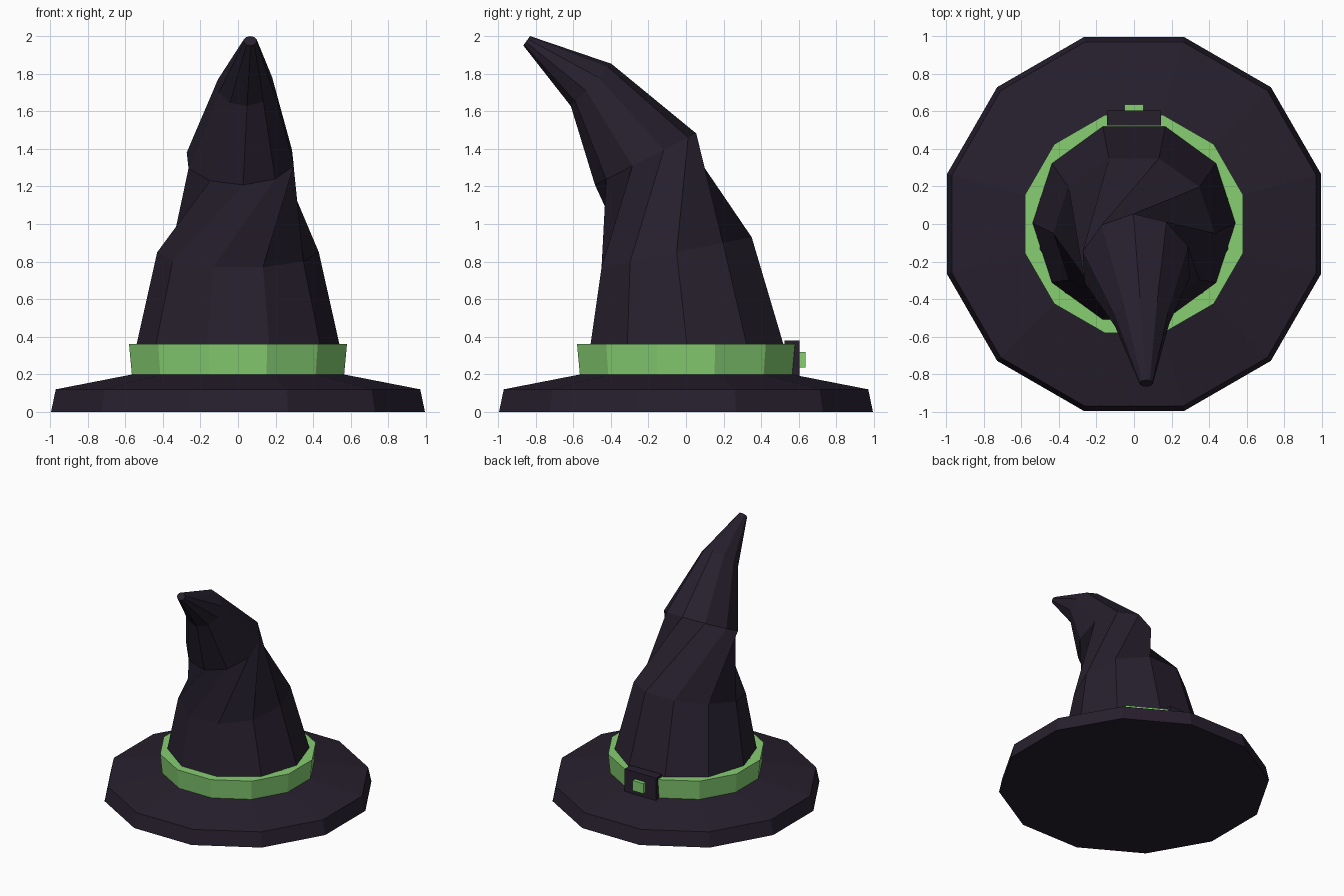
import bpy, bmesh
from math import sin, cos, radians

if "Cube" in bpy.data.objects:
    bpy.data.objects.remove(bpy.data.objects["Cube"])


def material(name, rgb):
    m = bpy.data.materials.new(name)
    m.diffuse_color = (*rgb, 1)
    m.use_nodes = True
    m.node_tree.nodes["Principled BSDF"].inputs["Base Color"].default_value = m.diffuse_color
    return m


CLOTH = material("dark_cloth", (0.020, 0.014, 0.027))
GREEN = material("green_band", (0.24, 0.62, 0.17))


def ring(n, centre, rx, v, phase):
    """Ring of n points: half width rx along x, half vector v = (y, z) across."""
    pts = []
    for i in range(n):
        a = radians(phase) + i * radians(360) / n
        pts.append((centre[0] + rx * cos(a),
                    centre[1] + v[0] * sin(a),
                    centre[2] + v[1] * sin(a)))
    return pts


def loft(name, rings, mat, bottom=False, top=False):
    """Skin the rings with quads, closing the ends asked for."""
    bm = bmesh.new()
    loops = [[bm.verts.new(p) for p in r] for r in rings]
    n = len(loops[0])
    for lo, up in zip(loops, loops[1:]):
        for i in range(n):
            j = (i + 1) % n
            bm.faces.new((lo[i], lo[j], up[j], up[i]))
    if bottom:
        bm.faces.new(loops[0][::-1])
    if top:
        bm.faces.new(loops[-1])
    return finish(name, bm, mat)


def finish(name, bm, mat):
    me = bpy.data.meshes.new(name)
    bm.to_mesh(me)
    bm.free()
    me.materials.append(mat)
    ob = bpy.data.objects.new(name, me)
    bpy.context.collection.objects.link(ob)
    return ob


def box(name, lo, hi, mat):
    bm = bmesh.new()
    bmesh.ops.create_cube(bm, size=1)
    for v in bm.verts:
        v.co = [(a + b) / 2 + c * (b - a) for a, b, c in zip(lo, hi, v.co)]
    return finish(name, bm, mat)


def twelve(apothem, z):
    r = apothem / cos(radians(15))
    return ring(12, (0, 0, z), r, (r, 0), 15)


# Brim and hat band: twelve-sided, the band with a flat upper lip
loft("brim", [twelve(0.995, 0), twelve(0.97, 0.12), twelve(0.56, 0.2)], CLOTH, bottom=True)
loft("hat_band", [twelve(0.565, 0.2), twelve(0.58, 0.36), twelve(0.50, 0.36)], GREEN)

# Crown: ten-sided, twisted in the middle and bent forward to the tip
loft("crown", [
    ring(10, (0, 0.006, 0.35), 0.542, (0.542, 0), 0),
    ring(10, (0, -0.05, 0.85), 0.43, (0.42, 0.084), 0),
    ring(10, (0.012, -0.215, 1.345), 0.295, (0.27, 0.137), 57),
    ring(10, (0.04, -0.505, 1.74), 0.152, (0.108, 0.113), 57),
    ring(10, (0.065, -0.848, 1.975), 0.036, (0.018, 0.025), 57),
], CLOTH, top=True)

# Buckle at the back
box("buckle", (-0.145, 0.525, 0.19), (0.145, 0.605, 0.38), CLOTH)
box("buckle_centre", (-0.05, 0.59, 0.235), (0.05, 0.637, 0.32), GREEN)
